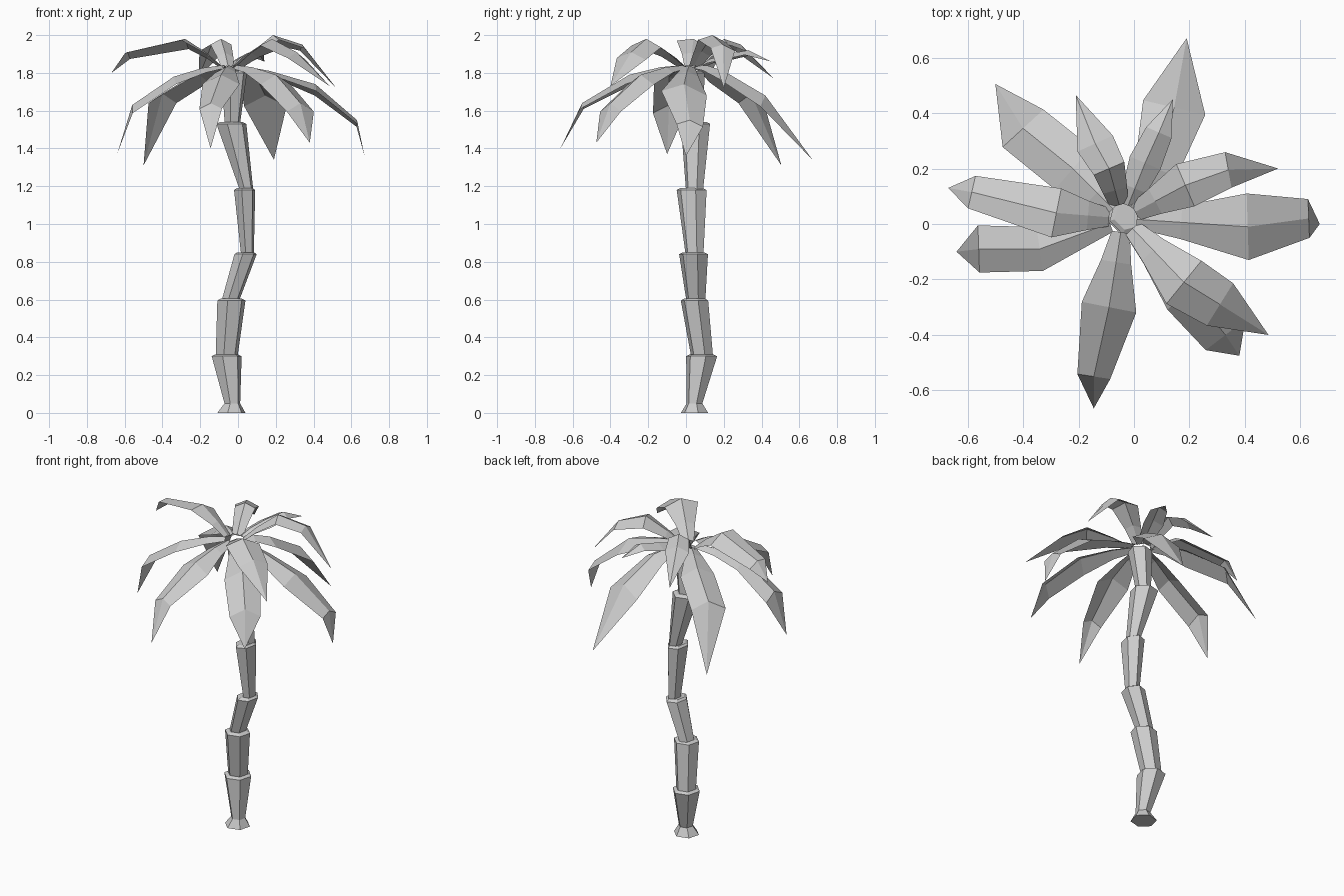
import bpy, bmesh, math
from mathutils import Vector

cube = bpy.data.objects.get("Cube")
if cube:
    bpy.data.objects.remove(cube, do_unlink=True)

grey = bpy.data.materials.new("light grey")
grey.use_nodes = True
grey.diffuse_color = (0.6, 0.6, 0.6, 1)
grey.node_tree.nodes["Principled BSDF"].inputs["Base Color"].default_value = (0.6, 0.6, 0.6, 1)


def finish(name, bm):
    mesh = bpy.data.meshes.new(name)
    bm.to_mesh(mesh)
    bm.free()
    mesh.materials.append(grey)
    obj = bpy.data.objects.new(name, mesh)
    bpy.context.collection.objects.link(obj)
    return obj


def trunk_segment(name, rings):
    """Six-sided closed tube through (x, y, z, x radius, y radius) rings."""
    bm = bmesh.new()
    loops = []
    for x, y, z, rx, ry in rings:
        angles = [math.tau * k / 6 + math.radians(15) for k in range(6)]
        loops.append([bm.verts.new((x + rx * math.cos(a), y + ry * math.sin(a), z)) for a in angles])
    for low, high in zip(loops, loops[1:]):
        for k in range(6):
            n = (k + 1) % 6
            bm.faces.new((low[k], low[n], high[n], high[k]))
    bm.faces.new(loops[0][::-1])
    bm.faces.new(loops[-1])
    finish(name, bm)


def frond(name, near, far, tip, near_width, far_width, left_fold=0.5, right_fold=0.5):
    """Ridged leaf folded down along its middle, from the crown to a pointed tip."""
    near, far, tip = Vector(near), Vector(far), Vector(tip)
    flat = Vector((near.x - crown.x, near.y - crown.y, 0)).normalized()
    root = crown + flat * 0.05
    inner = root.lerp(near, 0.4) + Vector((0, 0, 0.01))
    spine = [root, inner, near, far]
    widths = (0.033, 0.25 * near_width + 0.03, near_width, far_width)
    bm = bmesh.new()
    rows = []
    for i, (point, width) in enumerate(zip(spine, widths)):
        ahead = (spine + [tip])[i + 1] - spine[max(i - 1, 0)]
        side = Vector((-ahead.y, ahead.x, 0)).normalized() * width
        down = Vector((0, 0, -width))
        edges = (point + side + down * left_fold, point, point - side + down * right_fold)
        rows.append([bm.verts.new(p) for p in edges])
    for a, b in zip(rows, rows[1:]):
        for k in (0, 1):
            bm.faces.new((a[k], a[k + 1], b[k + 1], b[k]))
    end = bm.verts.new(tip)
    for k in (0, 1):
        bm.faces.new((rows[-1][k], rows[-1][k + 1], end))
    finish(name, bm)


# Trunk: flared foot, then stacked segments that widen upward
trunk_segment("trunk_foot", [(-.035, .045, 0, .077, .075), (-.03, .045, .05, .043, .043)])
joints = [
    ((-.03, .045, .05, .043, .043), (-.06, .083, .30, .082, .085)),
    ((-.06, .085, .30, .06, .06), (-.035, .045, .595, .077, .075)),
    ((-.04, .052, .595, .048, .052), (.04, .04, .84, .061, .079)),
    ((.05, .045, .84, .035, .049), (.035, .03, 1.18, .058, .082)),
    ((.045, .045, 1.18, .037, .047), (-.035, .05, 1.53, .082, .08)),
    ((-.03, .05, 1.53, .042, .045), (-.02, .03, 1.8, .07, .07)),
]
for i, (bottom, top) in enumerate(joints):
    lip = (top[0], top[1], top[2] + .01, top[3] * .75, top[4] * .75)
    trunk_segment(f"trunk_segment_{i + 1}", [bottom, top, lip])

# Crown of fronds
crown = Vector((-.04, .02, 1.84))
fronds = {
    "back_long": ((.08, .2, 1.81), (.145, .42, 1.68), (.19, .67, 1.34), .08, .115),
    "back_short": ((.04, .22, 1.9), (.09, .33, 1.92), (.14, .45, 1.86), .06, .05),
    "back_upright": ((-.09, .2, 1.98), (-.14, .29, 1.95), (-.21, .465, 1.77), .06, .07),
    "back_right": ((-.22, .2, 1.8), (-.4, .345, 1.69), (-.5, .505, 1.31), .10, .10),
    "right_high": ((-.28, .04, 1.98), (-.585, .115, 1.91), (-.67, .13, 1.8), .09, .06, .1, .6),
    "right_low": ((-.34, -.09, 1.78), (-.56, -.09, 1.63), (-.64, -.1, 1.37), .08, .085),
    "front": ((-.09, -.3, 1.79), (-.145, -.55, 1.64), (-.145, -.665, 1.4), .1, .06),
    "front_left_low": ((.2, -.24, 1.79), (.33, -.4, 1.64), (.38, -.475, 1.43), .105, .09),
    "front_left_high": ((.18, -.21, 1.98), (.31, -.29, 1.91), (.485, -.4, 1.73), .1, .09, .45, .35),
    "left_low": ((.41, -.01, 1.74), (.63, .02, 1.55), (.67, 0, 1.36), .12, .07, .5, .3),
    "left_high": ((.185, .14, 2.0), (.34, .195, 1.95), (.52, .2, 1.72), .083, .065, .5, .3),
}
for name, shape in fronds.items():
    frond("frond_" + name, *shape)
